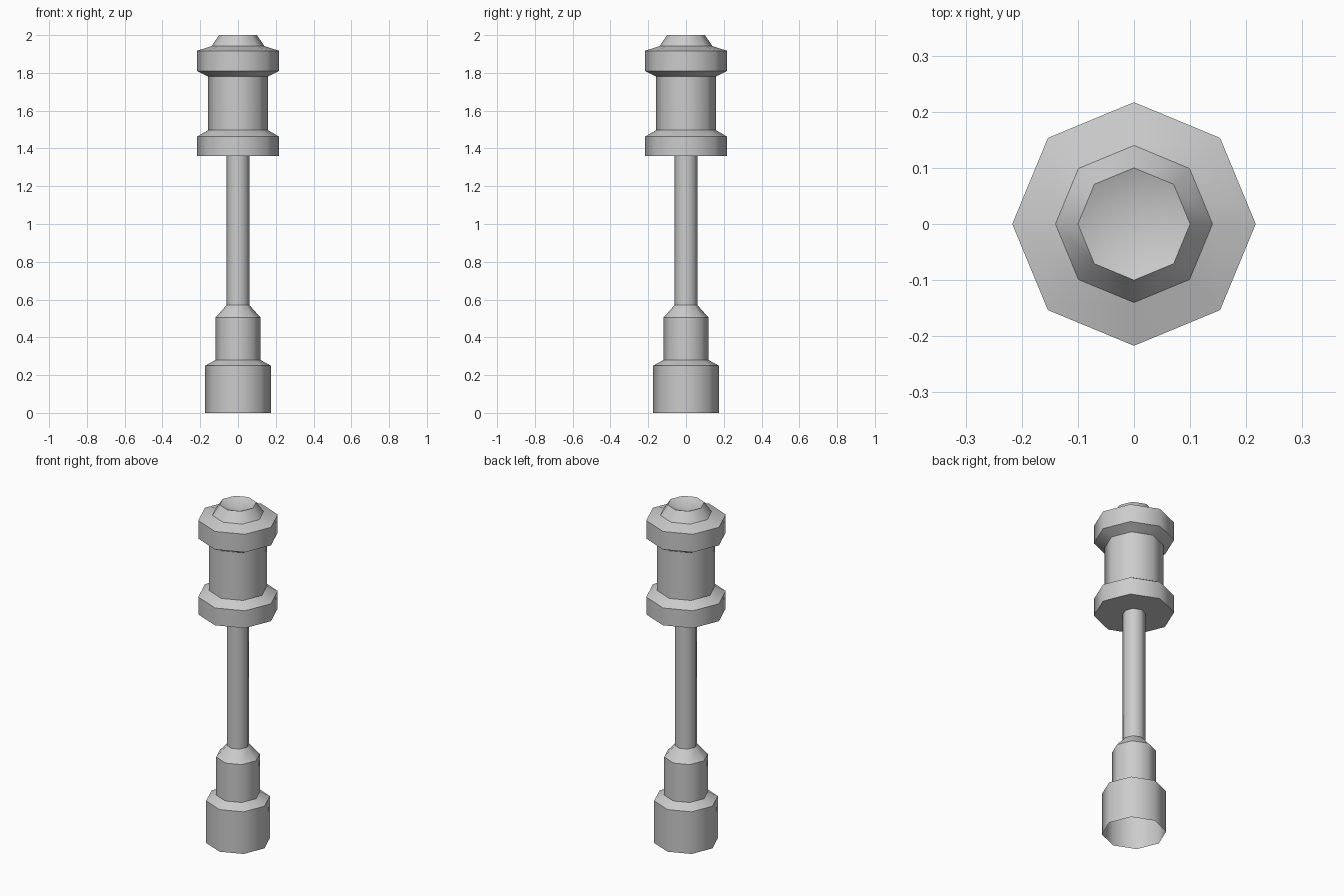
import bpy, bmesh
from math import cos, sin, pi

if "Cube" in bpy.data.objects:
    bpy.data.objects.remove(bpy.data.objects["Cube"])

SIDES = 8


def lathe(name, profile):
    """Spin (radius, z) points into an octagonal shell; radius 0 closes to a point."""
    bm = bmesh.new()
    rings = []
    for r, z in profile:
        n = SIDES if r > 0 else 1
        rings.append([bm.verts.new((r * cos(2 * pi * i / SIDES),
                                    r * sin(2 * pi * i / SIDES), z))
                      for i in range(n)])
    for a, b in zip(rings, rings[1:]):
        for i in range(SIDES):
            j = (i + 1) % SIDES
            if len(a) == 1:
                face = (a[0], b[j], b[i])
            elif len(b) == 1:
                face = (a[i], a[j], b[0])
            else:
                face = (a[i], a[j], b[j], b[i])
            bm.faces.new(face).smooth = True
    # keep the horizontal rings crisp, the facets around stay smooth
    for ring in rings:
        if len(ring) > 1:
            for i in range(SIDES):
                e = bm.edges.get((ring[i], ring[(i + 1) % SIDES]))
                if e:
                    e.smooth = False
    mesh = bpy.data.meshes.new(name)
    bm.to_mesh(mesh)
    bm.free()
    obj = bpy.data.objects.new(name, mesh)
    bpy.context.collection.objects.link(obj)
    return obj


# stepped grip, open at the bottom
lathe("grip", [(0.174, 0), (0.174, 0.25), (0.119, 0.28),
               (0.119, 0.505), (0.061, 0.57)])

# thin shaft
lathe("shaft", [(0.061, 0.57), (0.061, 1.36)])

# collared head with a shallow dish in the top
lathe("head", [(0.061, 1.36), (0.217, 1.36), (0.217, 1.463), (0.158, 1.497),
               (0.158, 1.78), (0.217, 1.81), (0.217, 1.917), (0.14, 1.942),
               (0.10, 2.0), (0, 1.96)])
